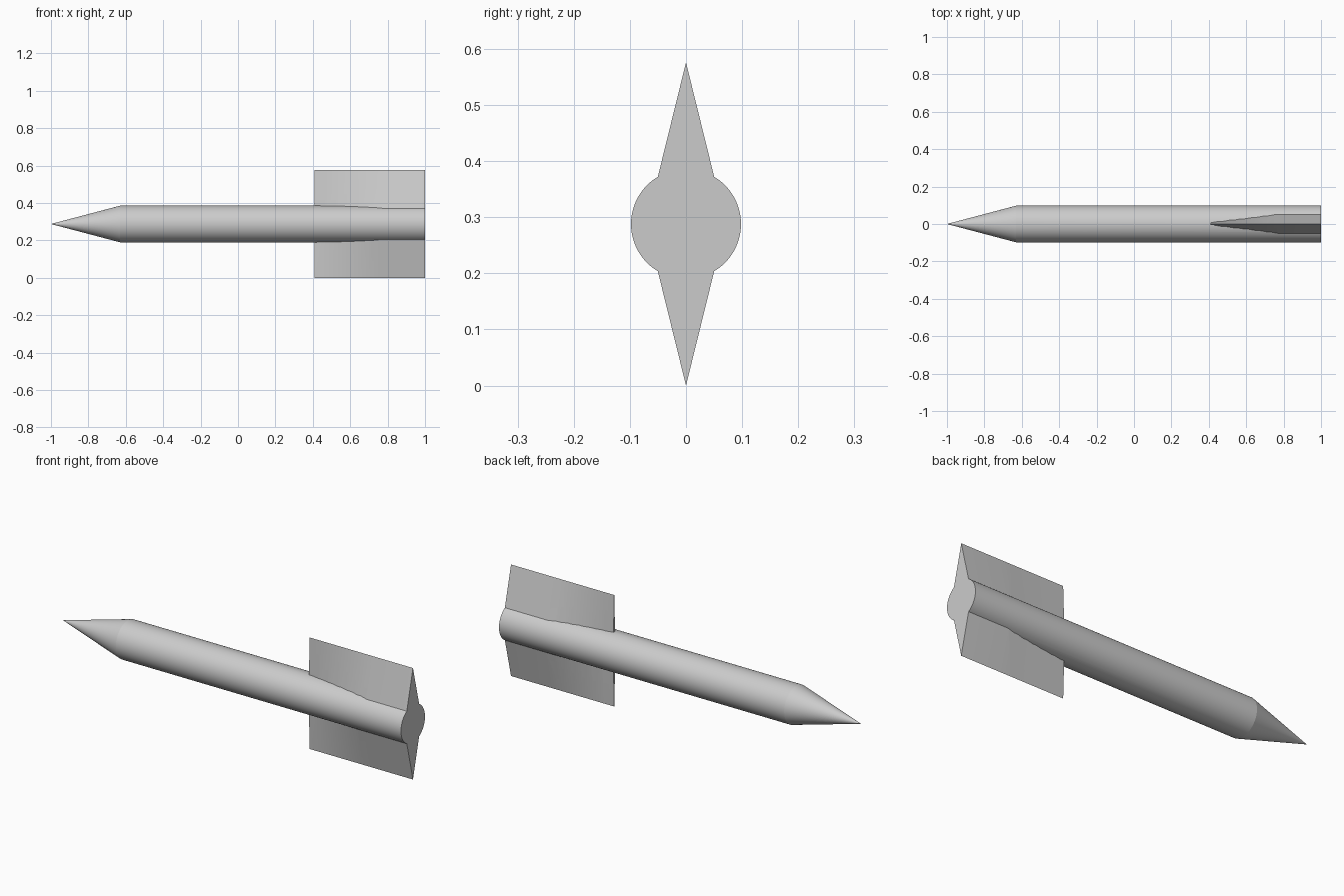
import bpy, bmesh, math
from mathutils import Vector

cube = bpy.data.objects.get("Cube")
if cube:
    bpy.data.objects.remove(cube, do_unlink=True)

RADIUS, AXIS_Z, HALF_HEIGHT = 0.098, 0.288, 0.288
SEGMENTS = 96

grey = bpy.data.materials.new("light_grey")
grey.use_nodes = True
grey.diffuse_color = (0.6, 0.6, 0.6, 1)
grey.node_tree.nodes["Principled BSDF"].inputs["Base Color"].default_value = (0.6, 0.6, 0.6, 1)


def make_object(name, bm):
    bmesh.ops.recalc_face_normals(bm, faces=bm.faces)
    mesh = bpy.data.meshes.new(name)
    bm.to_mesh(mesh)
    bm.free()
    mesh.materials.append(grey)
    obj = bpy.data.objects.new(name, mesh)
    bpy.context.collection.objects.link(obj)
    return obj


def loft(bm, rings):
    """Skin closed rings of points and cap both ends."""
    loops = [[bm.verts.new(p) for p in ring] for ring in rings]
    for a, b in zip(loops, loops[1:]):
        for i in range(len(a)):
            j = (i + 1) % len(a)
            bm.faces.new((a[i], a[j], b[j], b[i]))
    bm.faces.new(loops[0])
    bm.faces.new(loops[-1])


# Body: pointed nose and straight tube along x
def circle(x, r):
    angles = [2 * math.pi * i / SEGMENTS for i in range(SEGMENTS)]
    return [Vector((x, r * math.cos(a), AXIS_Z + r * math.sin(a))) for a in angles]


bm = bmesh.new()
loft(bm, [circle(-1, 0.0001), circle(-0.63, RADIUS), circle(1, RADIUS)])
body = make_object("body", bm)

# Tail fins: diamond section that thickens from the leading edge, then runs straight
def diamond(x, half_width):
    return [Vector((x, 0, AXIS_Z + HALF_HEIGHT)), Vector((x, half_width, AXIS_Z)),
            Vector((x, 0, AXIS_Z - HALF_HEIGHT)), Vector((x, -half_width, AXIS_Z))]


bm = bmesh.new()
steps = 6
stations = [(0.41 + 0.36 * i / steps, 0.01 + 0.061 * i / steps) for i in range(steps + 1)]
loft(bm, [diamond(x, w) for x, w in stations + [(1, 0.071)]])
fins = make_object("tail_fins", bm)

# Join the fins and body into one closed surface
union = body.modifiers.new("join_fins", "BOOLEAN")
union.operation = "UNION"
union.solver = "EXACT"
union.object = fins
bpy.context.view_layer.objects.active = body
body.select_set(True)
bpy.ops.object.modifier_apply(modifier=union.name)
bpy.data.objects.remove(fins, do_unlink=True)
body.name = "body_with_tail_fins"
bpy.ops.object.shade_smooth_by_angle(angle=math.radians(12))
